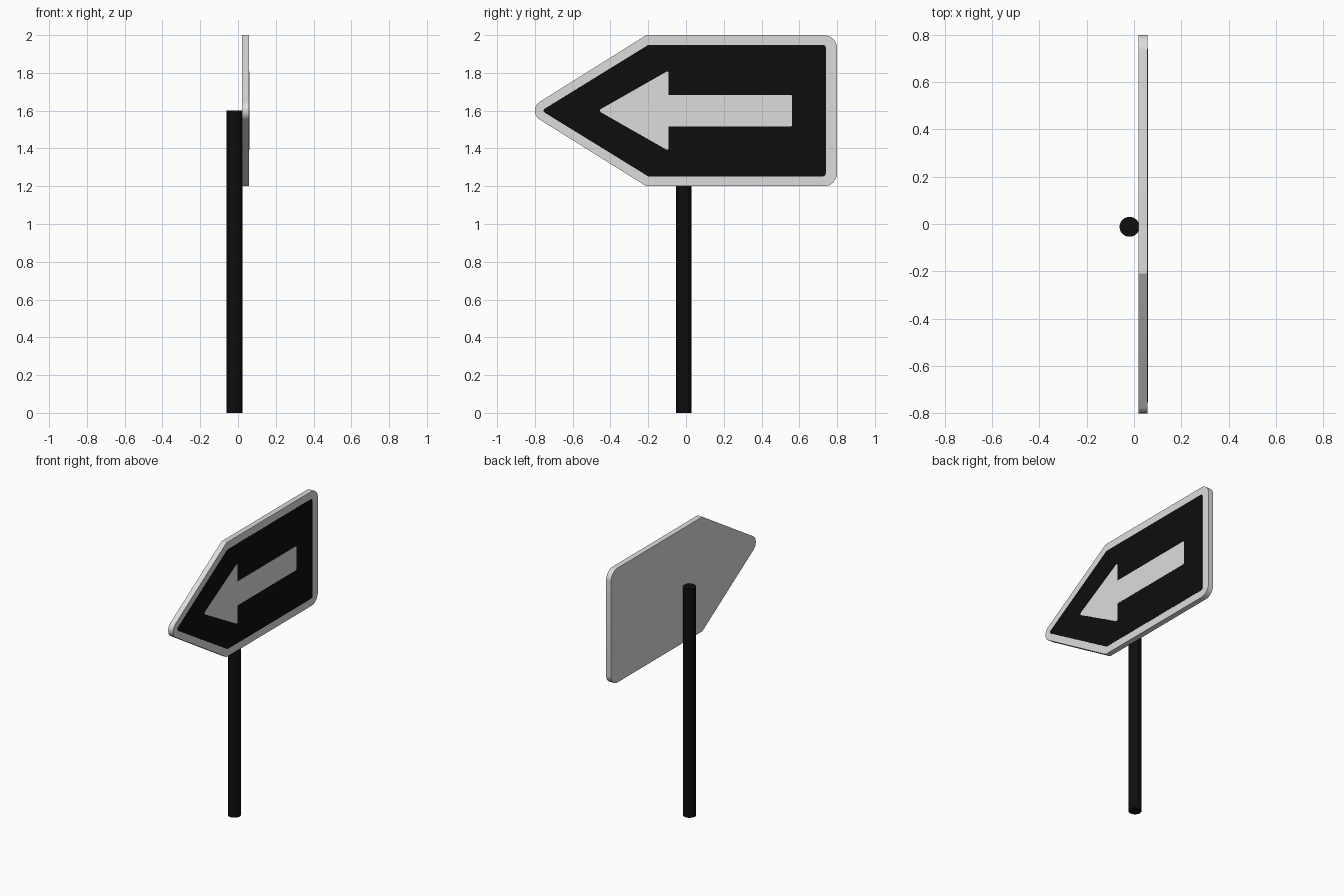
import bpy, bmesh, math
from mathutils import Vector

if "Cube" in bpy.data.objects:
    bpy.data.objects.remove(bpy.data.objects["Cube"])


def material(name, value):
    m = bpy.data.materials.new(name)
    m.diffuse_color = (value, value, value, 1)
    m.use_nodes = True
    m.node_tree.nodes["Principled BSDF"].inputs["Base Color"].default_value = m.diffuse_color
    return m


WHITE = material("sign white", 0.72)
BLACK = material("matte black", 0.004)


def rounded(corners, steps=8):
    """Turn (y, z, radius) corners into an outline with arcs at the corners."""
    out = []
    for i, (y, z, r) in enumerate(corners):
        p = Vector((y, z))
        if r == 0:
            out.append(p)
            continue
        a = (Vector(corners[i - 1][:2]) - p).normalized()
        b = (Vector(corners[(i + 1) % len(corners)][:2]) - p).normalized()
        half = a.angle(b) / 2
        centre = p + (a + b).normalized() * (r / math.sin(half))
        start = p + a * (r / math.tan(half)) - centre
        end = p + b * (r / math.tan(half)) - centre
        sweep = start.angle_signed(end)
        for k in range(steps + 1):
            t = -sweep * k / steps
            c, s = math.cos(t), math.sin(t)
            out.append(centre + Vector((start.x * c - start.y * s,
                                        start.x * s + start.y * c)))
    return out


def finish(bm, name, mat):
    bmesh.ops.recalc_face_normals(bm, faces=bm.faces)
    me = bpy.data.meshes.new(name)
    bm.to_mesh(me)
    bm.free()
    me.materials.append(mat)
    ob = bpy.data.objects.new(name, me)
    bpy.context.collection.objects.link(ob)
    bpy.context.view_layer.objects.active = ob
    bpy.ops.object.select_all(action='DESELECT')
    ob.select_set(True)
    bpy.ops.object.shade_smooth_by_angle(angle=math.radians(30))
    return ob


def plate(name, outline, x0, x1, mat):
    """Extrude a y-z outline along x."""
    bm = bmesh.new()
    face = bm.faces.new([bm.verts.new((x0, p.x, p.y)) for p in outline])
    ext = bmesh.ops.extrude_face_region(bm, geom=[face])["geom"]
    bmesh.ops.translate(bm, vec=(x1 - x0, 0, 0),
                        verts=[v for v in ext if isinstance(v, bmesh.types.BMVert)])
    return finish(bm, name, mat)


def mirrored(upper, tip, mid=1.6):
    """Close an upper half outline (y, height, radius) with its mirror and a tip."""
    top = [(y, mid + h, r) for y, h, r in upper]
    low = [(y, mid - h, r) for y, h, r in reversed(upper)]
    return [(tip[0], mid, tip[1])] + top + low


# Sign board with rounded corners and pointed end
board = mirrored([(-0.21, 0.4, 0), (0.8, 0.4, 0.07)], (-0.85, 0.056))
plate("sign_board", rounded(board), 0.02, 0.058, WHITE)

# Black panel painted on the board
panel = mirrored([(-0.2, 0.348, 0), (0.74, 0.348, 0.015)], (-0.765, 0.012))
plate("black_panel", rounded(panel, 4), 0.057, 0.0592, BLACK)

# White arrow painted on the panel
arrow = mirrored([(-0.092, 0.213, 0.008), (-0.092, 0.084, 0), (0.562, 0.084, 0.01)],
                 (-0.466, 0.01))
plate("arrow", rounded(arrow, 4), 0.0585, 0.06, WHITE)

# Round post
bm = bmesh.new()
bmesh.ops.create_cone(bm, cap_ends=True, segments=32, radius1=0.042, radius2=0.042, depth=1.6)
bmesh.ops.translate(bm, vec=(-0.019, -0.012, 0.8), verts=bm.verts)
finish(bm, "post", BLACK)
